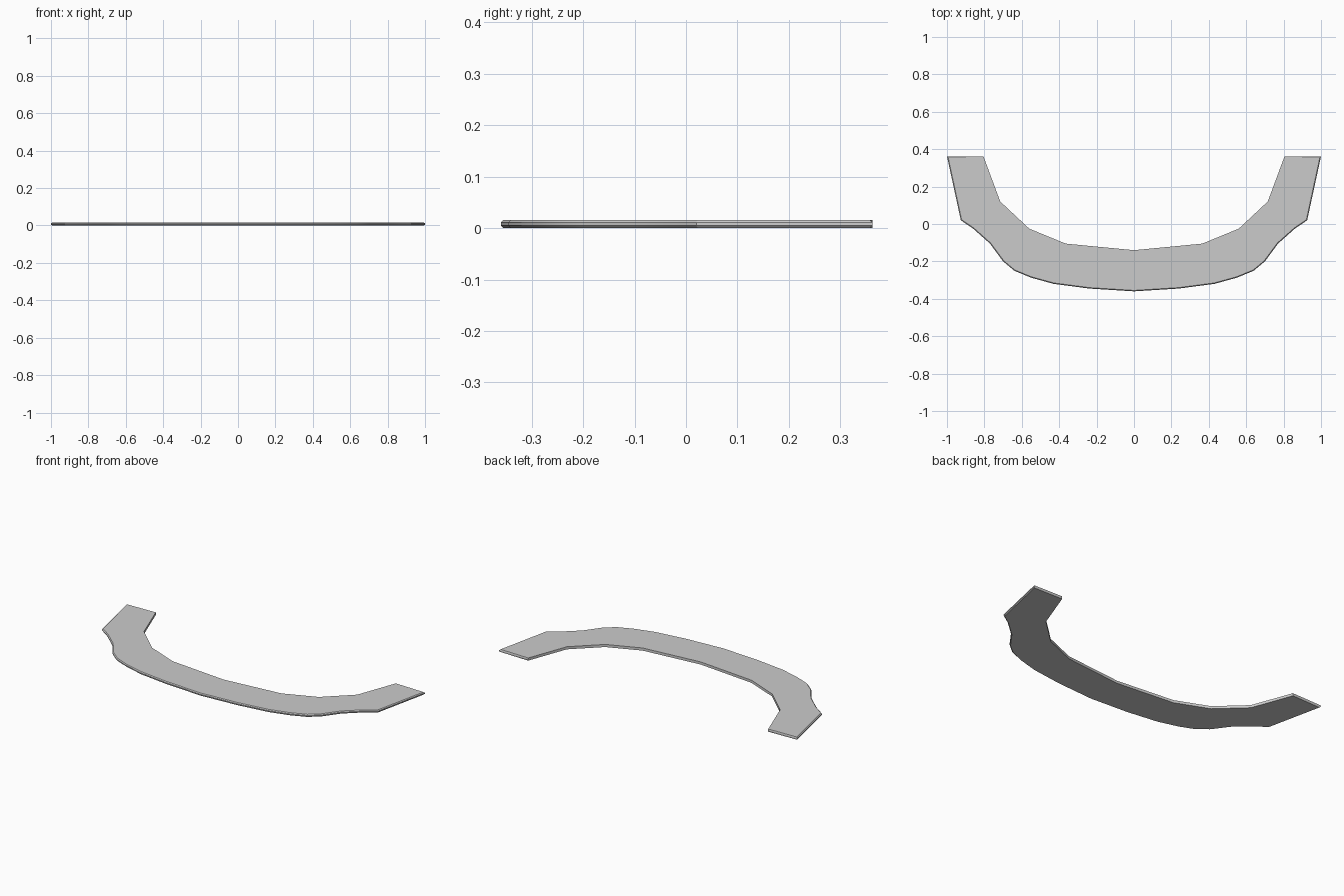
import bpy, bmesh
from mathutils import Vector

if "Cube" in bpy.data.objects:
    bpy.data.objects.remove(bpy.data.objects["Cube"])

# Right half of the plan outline, from the front centre out to the tip and back
outer = [(0, -.36), (.24, -.345), (.43, -.32), (.55, -.287), (.64, -.25), (.70, -.20),
         (.77, -.105), (.86, -.025), (.926, .02), (1.0, .362)]
inner = [(.805, .362), (.715, .12), (.56, -.025), (.365, -.105), (0, -.14)]
half = [(x, y, True) for x, y in outer] + [(x, y, False) for x, y in inner]
loop = half + [(-x, y, o) for x, y, o in reversed(half) if x > 0]
n = len(loop)
pts = [Vector(p[:2]) for p in loop]


def inset(i, d):
    """Move an outer-edge point inwards; inner-edge points stay put."""
    if not loop[i][2]:
        return pts[i]
    a = (pts[i] - pts[i - 1]).normalized()
    b = (pts[(i + 1) % n] - pts[i]).normalized()
    na, nb = Vector((-a.y, a.x)), Vector((-b.y, b.x))
    return pts[i] + (na + nb) * d / (1 + na.dot(nb))


# Thin curved plate with a softened outer rim
bm = bmesh.new()
rings = []
for z, d in [(0, .005), (.005, 0), (.011, 0), (.016, .005)]:
    rings.append([bm.verts.new((*inset(i, d), z)) for i in range(n)])
for lo, hi in zip(rings, rings[1:]):
    for i in range(n):
        j = (i + 1) % n
        bm.faces.new((lo[i], lo[j], hi[j], hi[i]))
bm.faces.new(rings[-1])
bm.faces.new(rings[0][::-1])
big = [f for f in bm.faces if len(f.verts) > 4]
bmesh.ops.triangulate(bm, faces=big)
bmesh.ops.recalc_face_normals(bm, faces=bm.faces[:])
mesh = bpy.data.meshes.new("curved_plate")
bm.to_mesh(mesh)
bm.free()
plate = bpy.data.objects.new("curved_plate", mesh)
bpy.context.collection.objects.link(plate)

# Smooth the rim while keeping its edges sharp
bpy.context.view_layer.objects.active = plate
plate.select_set(True)
bpy.ops.object.shade_smooth_by_angle(angle=0.52)
